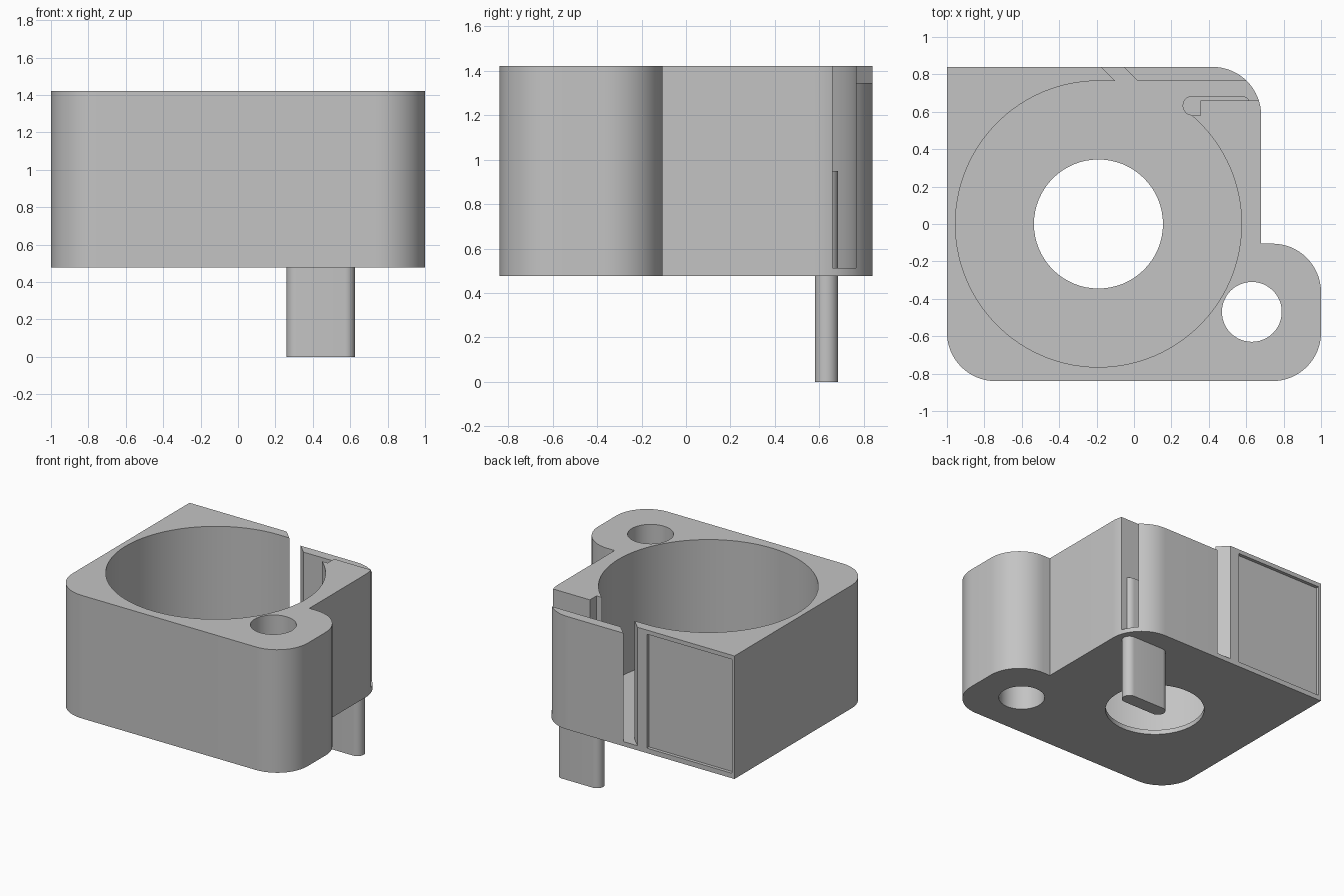
import bpy, bmesh
from math import cos, sin, pi, atan2, radians
from mathutils import Vector

cube = bpy.data.objects.get("Cube")
if cube:
    bpy.data.objects.remove(cube, do_unlink=True)

grey = bpy.data.materials.new("light grey plastic")
grey.use_nodes = True
grey.diffuse_color = (0.55, 0.55, 0.55, 1)
grey.node_tree.nodes["Principled BSDF"].inputs["Base Color"].default_value = grey.diffuse_color


def arc(cx, cy, r, start, end, n=16):
    """Points along an arc, angles in radians."""
    return [(cx + r * cos(start + (end - start) * i / n),
             cy + r * sin(start + (end - start) * i / n)) for i in range(n + 1)]


def circle(cx, cy, r, n=64):
    return arc(cx, cy, r, 0, 2 * pi, n)[:-1]


def rect(x0, y0, x1, y1):
    return [(x0, y0), (x1, y0), (x1, y1), (x0, y1)]


def prism(name, outline, z0, z1):
    """Extrude a flat outline between two heights."""
    bm = bmesh.new()
    face = bm.faces.new([bm.verts.new((x, y, z0)) for x, y in outline])
    top = bmesh.ops.extrude_face_region(bm, geom=[face])["geom"]
    bmesh.ops.translate(bm, vec=Vector((0, 0, z1 - z0)),
                        verts=[v for v in top if isinstance(v, bmesh.types.BMVert)])
    bmesh.ops.recalc_face_normals(bm, faces=bm.faces)
    mesh = bpy.data.meshes.new(name)
    bm.to_mesh(mesh)
    bm.free()
    mesh.materials.append(grey)
    obj = bpy.data.objects.new(name, mesh)
    bpy.context.collection.objects.link(obj)
    return obj


def activate(obj):
    bpy.ops.object.select_all(action='DESELECT')
    obj.select_set(True)
    bpy.context.view_layer.objects.active = obj


def cut(target, name, outline, z0, z1):
    """Subtract a prism from the target."""
    cutter = prism(name, outline, z0, z1)
    cutter.hide_render = True
    activate(target)
    mod = target.modifiers.new(name, 'BOOLEAN')
    mod.operation = 'DIFFERENCE'
    mod.solver = 'EXACT'
    mod.object = cutter
    bpy.ops.object.modifier_apply(modifier=mod.name)
    bpy.data.objects.remove(cutter, do_unlink=True)


def smooth(obj):
    activate(obj)
    bpy.ops.object.shade_smooth_by_angle(angle=radians(25))


BASE, FLOOR, TOP = 0.477, 0.512, 1.422
BACK, WALL = 0.84, 0.765
BORE_X, BORE_R = -0.19, 0.765
R = 0.26

# Housing block with rounded corners and a side lobe
outline = (arc(-1 + R, -BACK + R, R, pi, 1.5 * pi)
           + arc(1 - R, -BACK + R, R, -pi / 2, 0)
           + arc(1 - R, -0.105 - R, R, 0, pi / 2)
           + [(0.68, -0.105)]
           + arc(0.68 - R, BACK - R, R, 0, pi / 2)
           + [(-1, BACK)])
housing = prism("housing", outline, BASE, TOP)

# Round chamber, slanted back gap and side channel behind the flap
bore_start = atan2(0.58, 0.5)
slant = 0.2
cavity = (arc(BORE_X, 0, BORE_R, bore_start, pi / 2 - 2 * pi, 96)
          + [(-0.10, WALL), (-0.10 - slant, WALL + slant),
             (0.02 - slant, WALL + slant), (0.02, WALL),
             (0.8, WALL), (0.8, 0.66), (0.355, 0.66), (0.355, 0.58)])
cut(housing, "chamber_cutter", cavity, FLOOR, TOP + 0.2)

# Holes through the floor and the lobe
cut(housing, "floor_hole_cutter", circle(BORE_X, 0, 0.345), 0.3, 0.7)
cut(housing, "lobe_hole_cutter", circle(0.63, -0.47, 0.16, 48), 0.3, TOP + 0.2)

# Lowered top of the flexible flap
flap_top = [(0.02, WALL - 0.005), (0.8, WALL - 0.005), (0.8, 0.9), (-0.115, 0.9)]
cut(housing, "flap_top_cutter", flap_top, 1.345, TOP + 0.2)

# Shallow rectangular panel on the back
cut(housing, "panel_cutter", rect(-0.98, BACK - 0.025, -0.255, 0.95), 0.515, 1.39)
smooth(housing)

# Flat rounded peg below the channel
r = 0.0525
peg = prism("peg", arc(0.26 + r, 0.6325, r, pi / 2, 1.5 * pi)
            + arc(0.625 - r, 0.6325, r, -pi / 2, pi / 2), 0, 0.95)
smooth(peg)
